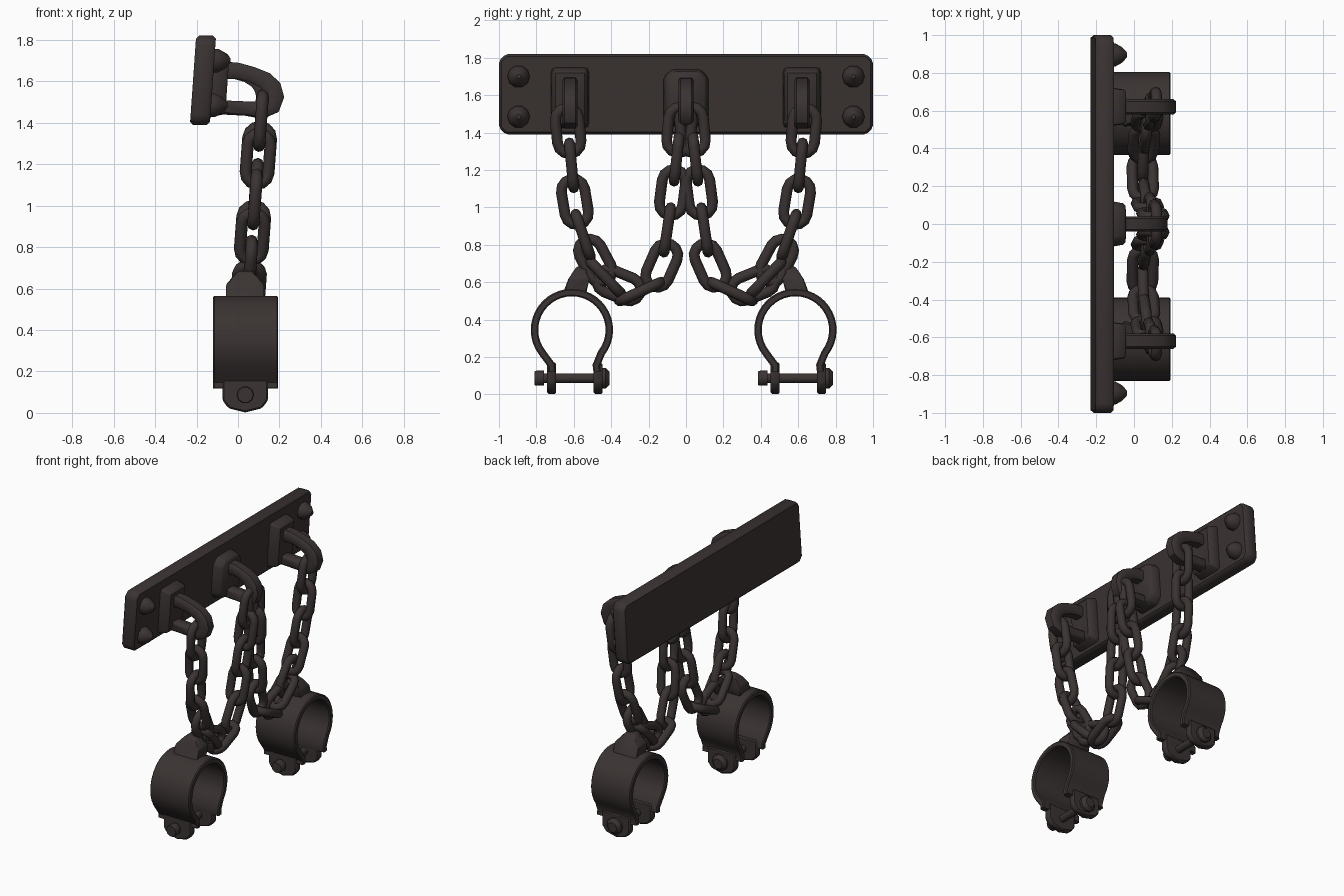
import bpy, bmesh, math
from mathutils import Vector

if "Cube" in bpy.data.objects:
    bpy.data.objects.remove(bpy.data.objects["Cube"])

iron = bpy.data.materials.new("dark_iron")
iron.diffuse_color = (0.042, 0.033, 0.032, 1)
iron.use_nodes = True
iron.node_tree.nodes["Principled BSDF"].inputs["Base Color"].default_value = iron.diffuse_color


def finish(name, bm, bevel=0.0, angle=40):
    bmesh.ops.recalc_face_normals(bm, faces=bm.faces)
    if bevel:
        edges = [e for e in bm.edges if e.calc_face_angle(0) > 0.6]
        bmesh.ops.bevel(bm, geom=edges, offset=bevel, segments=1, affect='EDGES')
    me = bpy.data.meshes.new(name)
    bm.to_mesh(me)
    bm.free()
    me.materials.append(iron)
    ob = bpy.data.objects.new(name, me)
    bpy.context.collection.objects.link(ob)
    bpy.ops.object.select_all(action='DESELECT')
    ob.select_set(True)
    bpy.context.view_layer.objects.active = ob
    bpy.ops.object.shade_smooth_by_angle(angle=math.radians(angle))
    return ob


def bridge(bm, rings, closed=False):
    n = len(rings[0])
    for i in range(len(rings) - (0 if closed else 1)):
        a, b = rings[i], rings[(i + 1) % len(rings)]
        for j in range(n):
            k = (j + 1) % n
            bm.faces.new((a[j], a[k], b[k], b[j]))
    if not closed:
        bm.faces.new(rings[0])
        bm.faces.new(rings[-1])


def sweep(name, pts, section, n, closed=False, scale=None, bevel=0, angle=40):
    """Sweep a section along a planar path whose plane has normal n."""
    bm = bmesh.new()
    n = Vector(n).normalized()
    pts = [Vector(p) for p in pts]
    rings, c = [], len(pts)
    for i, p in enumerate(pts):
        a = pts[(i - 1) % c] if closed or i else p
        b = pts[(i + 1) % c] if closed or i < c - 1 else p
        side = n.cross((b - a).normalized())
        s = scale[i] if scale else 1
        rings.append([bm.verts.new(p + side * u * s + n * v) for u, v in section])
    bridge(bm, rings, closed)
    return finish(name, bm, bevel, angle)


def prism(name, poly, place, d0, d1, bevel=0.0, taper=1.0):
    """Extrude a 2D outline from depth d0 to d1; place maps (a, b, depth) to xyz."""
    bm = bmesh.new()
    ca = sum(p[0] for p in poly) / len(poly)
    cb = sum(p[1] for p in poly) / len(poly)
    rings = [[bm.verts.new(place(ca + (a - ca) * t, cb + (b - cb) * t, d)) for a, b in poly]
             for d, t in ((d0, 1), (d1, taper))]
    bridge(bm, rings)
    return finish(name, bm, bevel)


def lathe(name, profile, origin, axis, seg=12):
    """Spin (radius, height) pairs around the x or y axis."""
    bm = bmesh.new()
    rings = []
    for r, h in profile:
        ring = []
        for i in range(seg):
            t = 2 * math.pi * i / seg
            a, b = r * math.cos(t), r * math.sin(t)
            ring.append(bm.verts.new(Vector(origin) + Vector((h, a, b) if axis == 'x' else (a, h, b))))
        rings.append(ring)
    bridge(bm, rings)
    return finish(name, bm)


def chamfered(w, h, c):
    return [(-w + c, -h), (w - c, -h), (w, -h + c), (w, h - c),
            (w - c, h), (-w + c, h), (-w, h - c), (-w, -h + c)]


def facing_x(y0, z0):
    # slight backward lean shared by everything on the wall plate
    return lambda a, b, d: Vector((d + 0.07 * (z0 + b - 1.605), y0 + a, z0 + b))


# wall plate and its four studs
prism("wall_plate", chamfered(1.0, 0.215, 0.035), facing_x(0, 1.605), -0.217, -0.121, 0.014)
for y in (-0.895, 0.895):
    for z in (1.70, 1.485):
        x = -0.121 + 0.07 * (z - 1.605)
        lathe("stud", [(0.06, -0.01), (0.06, 0.018), (0.042, 0.05), (0.012, 0.078)], (x, y, z), 'x', 10)

# three brackets, each with a looped staple
for y, w, h, c, sx in ((-0.62, 0.105, 0.168, 0.012, 1), (0, 0.125, 0.158, 0.045, 0.8), (0.62, 0.105, 0.168, 0.012, 1)):
    prism("bracket", chamfered(w, h, c), facing_x(y, 1.587), -0.15, -0.05, 0.012, 0.86)
    path = [(-0.1, 1.655), (0.0, 1.65), (0.07, 1.632), (0.13, 1.605), (0.165, 1.57), (0.178, 1.525),
            (0.163, 1.48), (0.125, 1.462), (0.06, 1.468), (-0.1, 1.475)]
    wide = [1.2, 1.1, 1.05, 1.15, 1.25, 1.25, 1.2, 1.1, 0.95, 0.95]
    sweep("staple", [(-0.05 + (x + 0.05) * sx, y, z) for x, z in path],
          chamfered(0.036, 0.041, 0.012), (0, 1, 0), scale=wide, angle=45)


# chains: link centres (y, z) of one side, mirrored to the other
chain = [(-0.63, 1.41), (-0.612, 1.225), (-0.594, 1.03), (-0.55, 0.85), (-0.485, 0.715),
         (-0.43, 0.625), (-0.36, 0.585), (-0.245, 0.55), (-0.13, 0.69), (-0.10, 0.88),
         (-0.072, 1.08), (-0.05, 1.26), (-0.035, 1.415)]
wire = [(0.029 * math.cos(math.pi * i / 4), 0.029 * math.sin(math.pi * i / 4)) for i in range(8)]


def link(centre, d, side, s, r):
    pts = []
    for end in (0, 1):
        for i in range(7):
            t = math.pi * (end + i / 6)
            pts.append(centre + side * r * math.cos(t) + d * (r * math.sin(t) + (s if end == 0 else -s)))
    sweep("chain_link", pts, wire, side.cross(d), True, angle=60)


for m in (1, -1):
    cs = [Vector((0.05 + 0.06 * (z - 0.6) / 0.8, y * m, z)) for y, z in chain]
    for i, c in enumerate(cs):
        d = (cs[min(i + 1, len(cs) - 1)] - cs[max(i - 1, 0)]).normalized()
        flat = i % 2 == 0
        side = Vector((1, 0, 0)).cross(d) if flat else Vector((1, 0, 0))
        side = (side - d * side.dot(d)).normalized()
        link(c, d, side, 0.06 if flat else 0.066, 0.063 if flat else 0.055)

# two shackles: open cuff, hinge lug, bottom ears and cross bolt
for y0, m in ((-0.61, -1), (0.585, 1)):
    path = [(0.135, 0.12), (0.13, 0.155)]
    for i in range(29):
        t = math.radians(-38 + 256 * i / 28)
        path.append((0.2 * math.cos(t), 0.345 + 0.2 * math.sin(t)))
    path += [(-0.108, 0.155), (-0.108, 0.12)]
    sweep("cuff", [(0.037, y0 + y, z) for y, z in path], chamfered(0.02, 0.157, 0.007), (1, 0, 0))
    # ears
    ear = [(-0.075, 0.17), (0.145, 0.17), (0.145, 0.06), (0.115, 0.022), (0.035, 0.002),
           (-0.045, 0.022), (-0.075, 0.06)]
    for yc in (-0.108, 0.14):
        prism("cuff_ear", ear, lambda a, b, d: Vector((a, d, b)), y0 + yc - 0.024, y0 + yc + 0.024, 0.008)
    # bolt with head and nut
    lathe("cross_bolt", [(0.038, -0.2), (0.042, -0.19), (0.042, -0.15), (0.027, -0.149), (0.027, 0.16),
                         (0.058, 0.161), (0.058, 0.18), (0.035, 0.202)], (0.035, y0, 0.087), 'y', 10)
    # hinge lug
    lug = [(-0.058, 0.535), (0.126, 0.535), (0.126, 0.62), (0.095, 0.655), (0.07, 0.685),
           (0.0, 0.685), (-0.025, 0.655), (-0.058, 0.62)]
    yl = m * 0.575
    prism("hinge_lug", lug, lambda a, b, d: Vector((a, yl + (d * (1.0 if b < 0.63 else 0.55)) - m * (b - 0.61) * 0.3, b)),
          -0.062, 0.062, 0.008)
